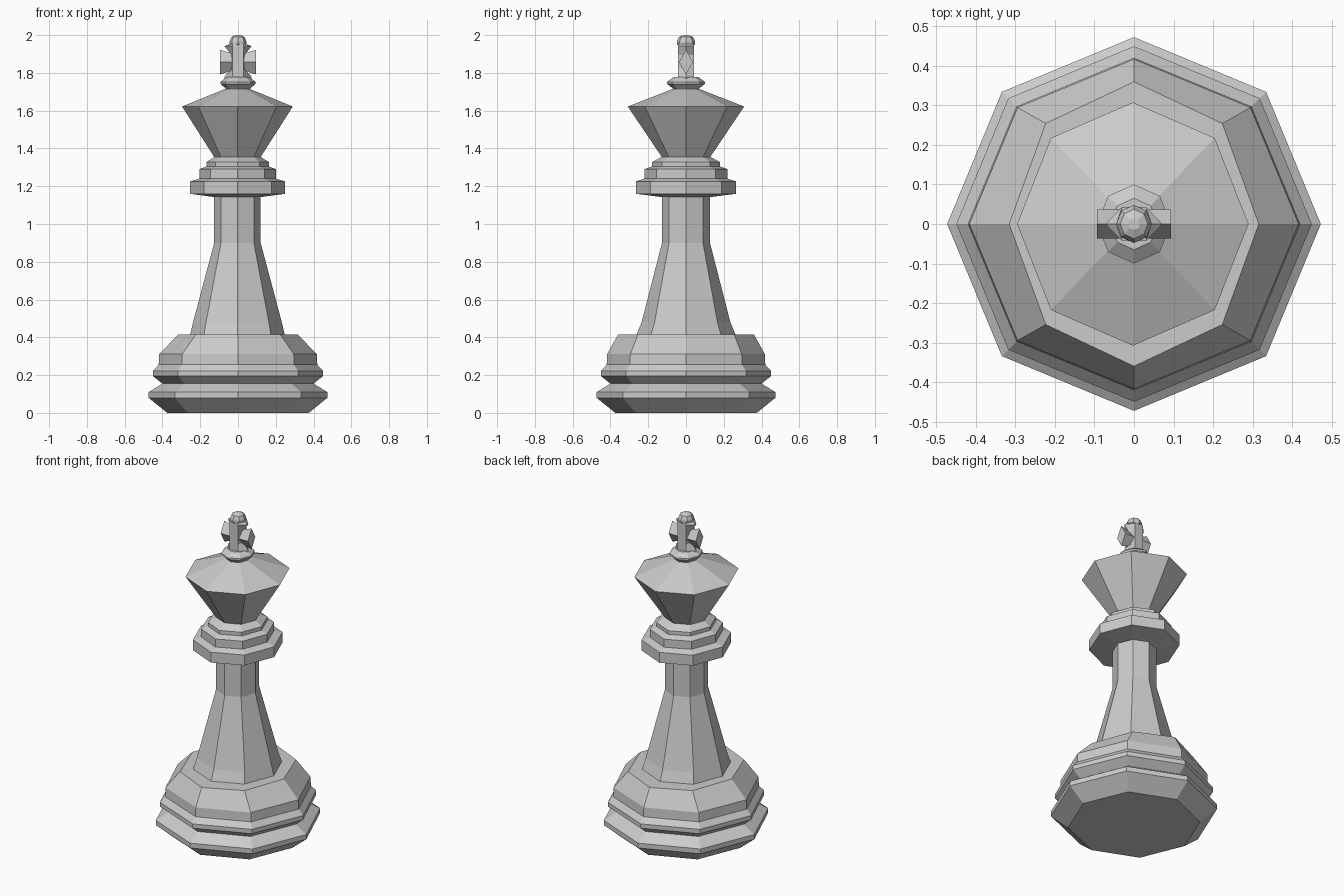
import bpy, bmesh
from math import cos, sin, pi


def loft(name, sections):
    """Skin a stack of equal-length point loops and cap both ends."""
    bm = bmesh.new()
    rings = [[bm.verts.new(p) for p in s] for s in sections]
    for a, b in zip(rings, rings[1:]):
        n = len(a)
        for i in range(n):
            j = (i + 1) % n
            bm.faces.new((a[i], a[j], b[j], b[i]))
    bm.faces.new(rings[0][::-1])
    bm.faces.new(rings[-1])
    bmesh.ops.recalc_face_normals(bm, faces=bm.faces)
    me = bpy.data.meshes.new(name)
    bm.to_mesh(me)
    bm.free()
    ob = bpy.data.objects.new(name, me)
    bpy.context.collection.objects.link(ob)
    return ob


def turned(name, profile, cx=0.0):
    """Eight-sided turned part; each profile row is x radius, y radius, height."""
    return loft(name, [[(cx + rx * cos(i * pi / 4), ry * sin(i * pi / 4), z)
                        for i in range(8)] for rx, ry, z in profile])


# Stepped foot
turned("base", [(.375, .375, 0), (.473, .473, .08), (.473, .473, .11),
                (.40, .40, .155), (.45, .45, .195), (.45, .45, .222),
                (.42, .42, .255), (.417, .417, .312), (.316, .36, .415),
                (.24, .24, .416)])

# Tapered shaft
turned("shaft", [(.255, .262, .40), (.25, .262, .415), (.235, .235, .48),
                 (.123, .127, .90), (.123, .127, 1.16)], -.003)

# Three-tier collar
turned("collar", [(.12, .125, 1.142), (.252, .266, 1.16), (.252, .266, 1.225),
                  (.203, .22, 1.24), (.203, .22, 1.29), (.165, .18, 1.305),
                  (.165, .18, 1.328), (.12, .125, 1.357)], -.002)

# Flared head with sloping roof
turned("head", [(.12, .125, 1.35), (.293, .308, 1.622), (.065, .07, 1.715)], -.003)

# Ring under the cross
turned("finial_ring", [(.06, .065, 1.71), (.07, .075, 1.722), (.093, .10, 1.742),
                       (.093, .10, 1.753), (.06, .065, 1.778)])

# Flared upright of the cross
loft("cross_upright", [[(a, 0, z), (.03, .043, z), (-.03, .043, z),
                        (-a, 0, z), (-.03, -.043, z), (.03, -.043, z)]
                       for a, z in ((.072, 1.765), (.07, 1.782), (.035, 1.82),
                                    (.035, 1.895), (.072, 1.942), (.045, 1.952))])

# Diamond-section arms of the cross, widening at both ends
loft("cross_arms", [[(x, .037, 1.857), (x, 0, 1.857 + h),
                     (x, -.037, 1.857), (x, 0, 1.857 - h)]
                    for x, h in ((-.094, .065), (-.03, .045), (.03, .045), (.094, .065))])

# Knob on top
turned("knob", [(.035, .037, 1.94), (.045, .048, 1.953), (.045, .048, 1.967),
                (.035, .037, 1.99), (.015, .015, 2.0)])
